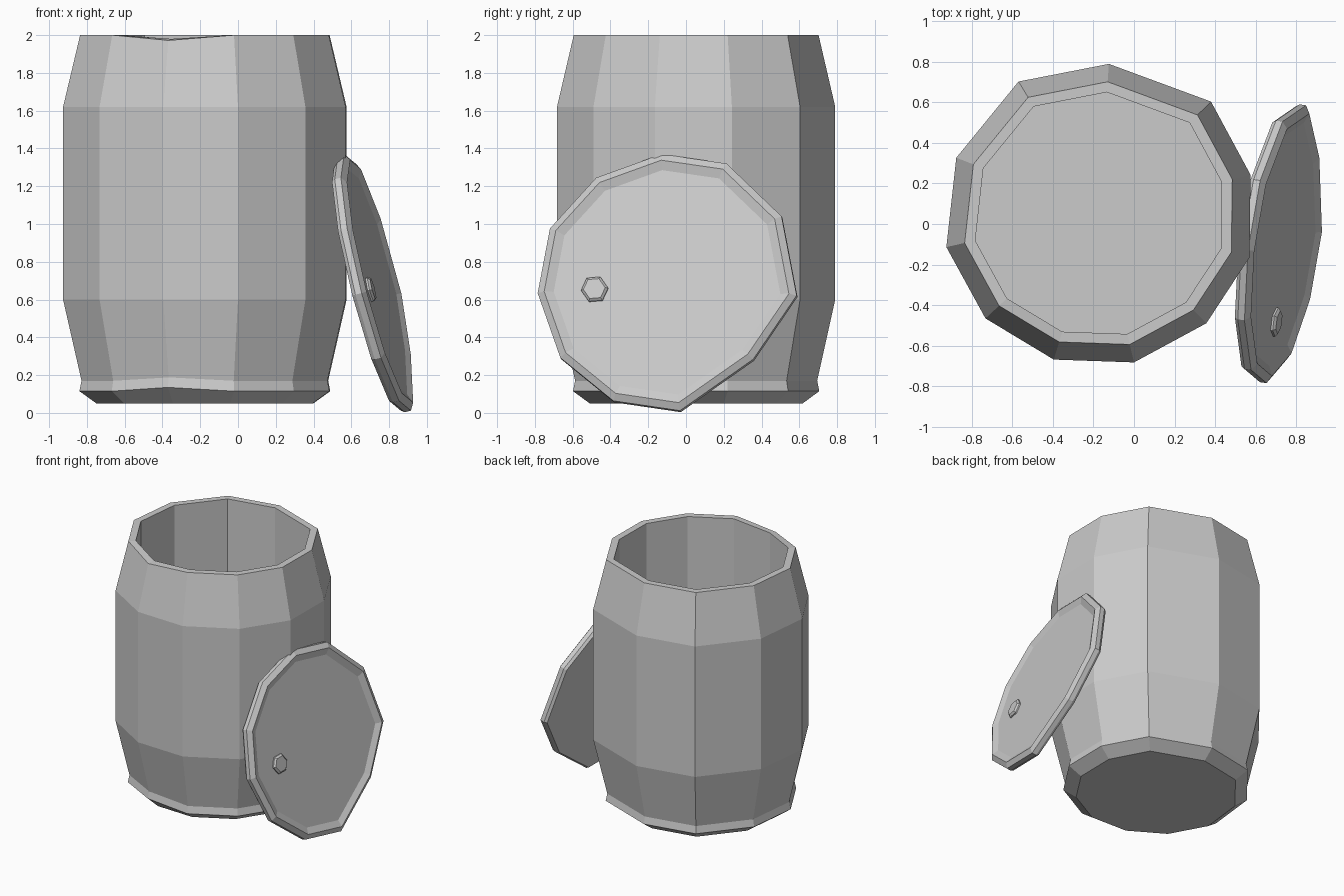
import bpy, bmesh, math
from mathutils import Vector

if "Cube" in bpy.data.objects:
    bpy.data.objects.remove(bpy.data.objects["Cube"])


def loft(name, rings):
    """Skin a list of closed rings with quads and cap both ends."""
    bm = bmesh.new()
    loops = [[bm.verts.new(p) for p in ring] for ring in rings]
    n = len(loops[0])
    for a, b in zip(loops, loops[1:]):
        for i in range(n):
            j = (i + 1) % n
            bm.faces.new((a[i], a[j], b[j], b[i]))
    bm.faces.new(loops[0][::-1])
    bm.faces.new(loops[-1])
    bmesh.ops.recalc_face_normals(bm, faces=bm.faces)
    me = bpy.data.meshes.new(name)
    bm.to_mesh(me)
    bm.free()
    ob = bpy.data.objects.new(name, me)
    bpy.context.collection.objects.link(ob)
    return ob


# Barrel: uneven eleven-sided outline (x, y) at the belly
outline = [(-.124, .79), (-.57, .703), (-.877, .327), (-.926, -.114),
           (-.733, -.466), (-.396, -.669), (0, -.683), (.357, -.49),
           (.57, -.165), (.575, .243), (.38, .604)]
cx, cy = -.175, .055
DENT = 5  # slightly worn corner at the front

# (scale, height, dent): outside from base to rim, then straight inside to floor
profile = [(.765, .05, 0), (.885, .115, .02), (.87, .17, .018), (1, .6, 0),
           (1, 1.62, 0), (.88, 2, -.028), (.81, 2, -.02), (.81, .17, 0)]
loft("barrel", [[(cx + (x - cx) * s, cy + (y - cy) * s,
                  z + (d if i == DENT else 0))
                 for i, (x, y) in enumerate(outline)]
                for s, z, d in profile])

# Lid: leaning disc, outline (y, z) projected on the plane x = .905 + .14y - .25z
lid = [(-.127, 1.366), (.217, 1.316), (.508, 1.037), (.588, .618), (.358, .28),
       (-.03, .008), (-.383, .06), (-.663, .288), (-.783, .63), (-.718, .972),
       (-.473, 1.241)]
ly, lz = -.1, .68
normal = Vector((1, -.14, .25)).normalized()


def on_lid(y, z, off):
    return Vector((.905 + .14 * y - .25 * z, y, z)) + normal * off


# (scale, offset): back face, edge, raised crest, then the sunken front panel
loft("lid", [[on_lid(ly + (y - ly) * s, lz + (z - lz) * s, o) for y, z in lid]
             for s, o in [(.98, -.036), (1, -.017), (1, .017), (.945, .04),
                          (.875, .02)]])

# Bung: small six-sided plug on the lid panel
loft("bung", [[on_lid(-.48 + r * math.cos(math.radians(60 * k + 5)),
                      .648 + r * math.sin(math.radians(60 * k + 5)), o)
               for k in range(6)]
              for r, o in [(.072, 0), (.072, .03), (.058, .042)]])
